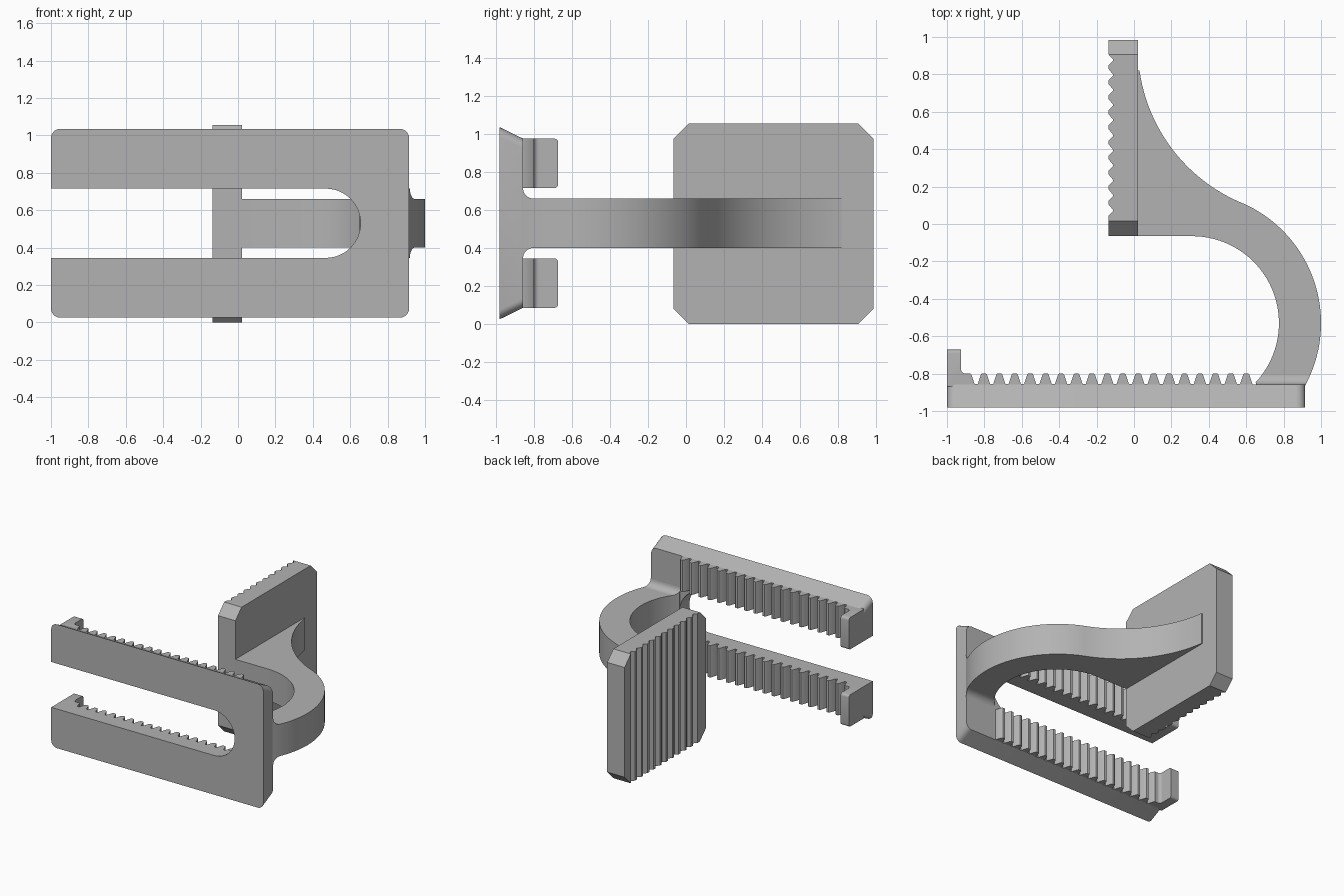
import bpy, bmesh
from math import sin, cos, radians
from mathutils import Vector

old = bpy.data.objects.get("Cube")
if old:
    bpy.data.objects.remove(old, do_unlink=True)

# One plain grey for the whole clamp
grey = bpy.data.materials.new("plain_grey")
grey.use_nodes = True
GREY = (0.45, 0.45, 0.45, 1)
grey.diffuse_color = GREY
grey.node_tree.nodes["Principled BSDF"].inputs["Base Color"].default_value = GREY

MID = 0.53      # height of the symmetry plane
PITCH = 0.0825  # jaw tooth spacing


def arc(cx, cy, r, a0, a1, n=24):
    steps = [radians(a0 + (a1 - a0) * i / n) for i in range(n + 1)]
    return [(cx + r * cos(a), cy + r * sin(a)) for a in steps]


def loft(name, ring_a, ring_b):
    """Closed solid between two matching rings."""
    bm = bmesh.new()
    a = [bm.verts.new(p) for p in ring_a]
    b = [bm.verts.new(p) for p in ring_b]
    bm.faces.new(a)
    bm.faces.new(b)
    for i in range(len(a)):
        j = (i + 1) % len(a)
        bm.faces.new((a[i], a[j], b[j], b[i]))
    bmesh.ops.recalc_face_normals(bm, faces=bm.faces)
    mesh = bpy.data.meshes.new(name)
    bm.to_mesh(mesh)
    bm.free()
    obj = bpy.data.objects.new(name, mesh)
    bpy.context.collection.objects.link(obj)
    mesh.materials.append(grey)
    return obj


AXES = {"x": lambda p, d: (d, p[0], p[1]),
        "y": lambda p, d: (p[0], d, p[1]),
        "z": lambda p, d: (p[0], p[1], d)}


def prism(name, pts, axis, lo, hi):
    put = AXES[axis]
    return loft(name, [put(p, lo) for p in pts], [put(p, hi) for p in pts])


def select(obj):
    bpy.ops.object.select_all(action="DESELECT")
    obj.select_set(True)
    bpy.context.view_layer.objects.active = obj


def boolean(obj, cutter, operation):
    mod = obj.modifiers.new("cut", "BOOLEAN")
    mod.operation = operation
    mod.solver = "EXACT"
    mod.object = cutter
    select(obj)
    bpy.ops.object.modifier_apply(modifier=mod.name)
    bpy.data.objects.remove(cutter, do_unlink=True)


def smooth(obj):
    select(obj)
    bpy.ops.object.shade_smooth_by_angle(angle=radians(30))


def rounded_rect(x0, x1, half, r):
    return (arc(x1 - r, MID + half - r, r, 90, 0, 6) + arc(x1 - r, MID - half + r, r, 0, -90, 6)
            + arc(x0 + r, MID - half + r, r, -90, -180, 6) + arc(x0 + r, MID + half - r, r, 180, 90, 6))


# Slotted front plate, tapering towards the back
plate = loft("fork_plate",
             [(x, -0.98, z) for x, z in rounded_rect(-1, 0.915, 0.505, 0.05)],
             [(x, -0.857, z) for x, z in rounded_rect(-1, 0.915, 0.445, 0.05)])
slot = prism("slot_cutter", [(-1.2, MID - 0.185)] + arc(0.47, MID, 0.185, -90, 90, 32)
             + [(-1.2, MID + 0.185)], "y", -1.2, -0.7)
boolean(plate, slot, "DIFFERENCE")
smooth(plate)

# Toothed rails with an end hook
rail_pts = [(-1, -0.87), (-1, -0.672), (-0.925, -0.672), (-0.925, -0.775)]
rail_pts += arc(-0.9, -0.775, 0.025, 180, 270, 5)
for i in range(19):
    c = -0.885 + i * PITCH
    if i:
        rail_pts += [(c - 0.033, -0.856), (c - 0.016, -0.805), (c - 0.009, -0.798)]
    rail_pts += [(c + 0.009, -0.798), (c + 0.016, -0.805), (c + 0.033, -0.856)]
rail_pts.append((0.635, -0.87))
for name, z0, z1 in (("lower_toothed_rail", 0.085, 0.345), ("upper_toothed_rail", 0.715, 0.975)):
    rail = prism(name, rail_pts, "z", z0, z1)
    bm = bmesh.new()
    bm.from_mesh(rail.data)
    tip = [e for e in bm.edges if all(v.co.y > -0.68 for v in e.verts)
           and abs(e.verts[0].co.x - e.verts[1].co.x) > 0.01]
    bmesh.ops.bevel(bm, geom=tip, offset=0.02, segments=4, profile=0.5, affect="EDGES")
    bm.to_mesh(rail.data)
    bm.free()
    smooth(rail)

# Curved arm, flared where it meets the plate
outer_dir = Vector((0.389, 0.921))
joint = Vector((0.3, -0.53)) + outer_dir * 1.603
arm_pts = [(0.01, 0.82)] + arc(joint.x, joint.y, 0.903, 188, 247.1)
arm_pts += arc(0.3, -0.53, 0.7, 66, -28, 36)
arm_pts += [(0.912, -0.87), (0.655, -0.87)]
arm_pts += arc(0.31, -0.53, 0.465, -43, 90, 36) + [(0.01, -0.065)]
arm = prism("curved_arm", arm_pts, "z", 0.3, 0.76)
R = 0.055
half = (arc(-0.857 + R, MID + 0.13 + R, R, 180, 270, 8) + [(1.2, MID + 0.13)])
upper = [(-0.95, MID + 0.13 + R)] + half
envelope = prism("arm_envelope", upper + [(y, 2 * MID - z) for y, z in reversed(upper)],
                 "x", -0.5, 1.5)
boolean(arm, envelope, "INTERSECT")
smooth(arm)

# Grooved pad with clipped corners
pad_pts = [(0.022, -0.065), (0.022, 0.985), (-0.135, 0.985), (-0.135, 0.905)]
step = 0.885 / 11
for i in range(11):
    top = 0.905 - i * step
    pad_pts += [(-0.112, top - 0.025), (-0.112, top - 0.032),
                (-0.135, top - 0.055), (-0.135, top - step + 0.003)]
pad_pts.append((-0.135, -0.065))
pad = prism("grooved_pad", pad_pts, "z", -0.1, 1.2)
c = 0.08
y0, y1, z0, z1 = -0.0651, 0.9851, 0, 1.055
octagon = [(y0 + c, z0), (y1 - c, z0), (y1, z0 + c), (y1, z1 - c),
           (y1 - c, z1), (y0 + c, z1), (y0, z1 - c), (y0, z0 + c)]
boolean(pad, prism("pad_envelope", octagon, "x", -0.5, 0.5), "INTERSECT")
